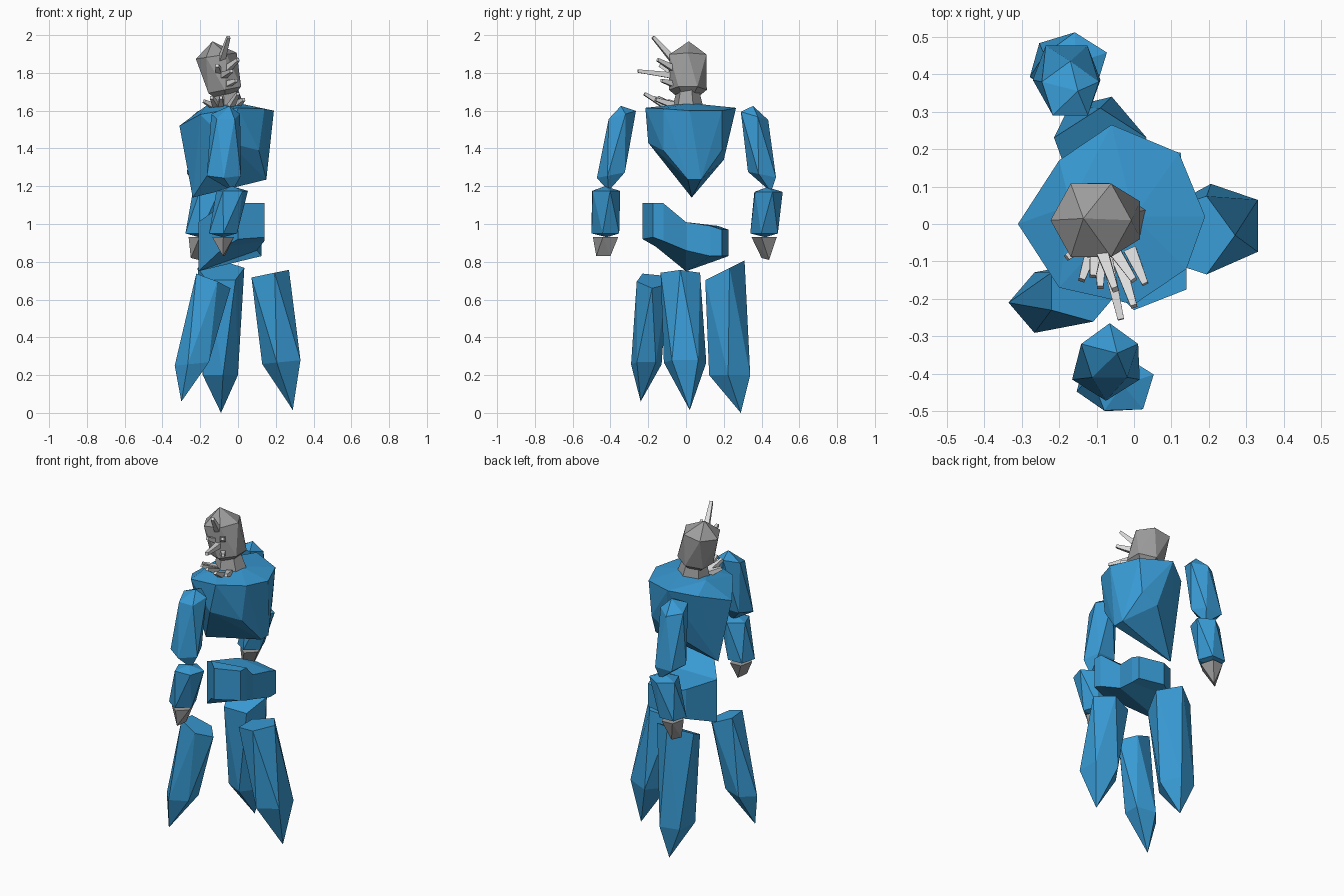
import bpy, bmesh, math
from mathutils import Vector


def material(name, rgb):
    m = bpy.data.materials.new(name)
    m.diffuse_color = (*rgb, 1)
    return m


BLUE = material("crystal blue", (0.04, 0.325, 0.66))
GREY = material("stone grey", (0.34, 0.34, 0.34))
PALE = material("pale grey", (0.72, 0.72, 0.72))


def finish(name, bm, mat):
    bmesh.ops.recalc_face_normals(bm, faces=bm.faces)
    me = bpy.data.meshes.new(name)
    bm.to_mesh(me)
    bm.free()
    me.materials.append(mat)
    ob = bpy.data.objects.new(name, me)
    bpy.context.collection.objects.link(ob)
    return ob


def hull(name, mat, points):
    bm = bmesh.new()
    for p in points:
        bm.verts.new(p)
    r = bmesh.ops.convex_hull(bm, input=bm.verts)
    junk = [v for v in r["geom_interior"] if isinstance(v, bmesh.types.BMVert)]
    bmesh.ops.delete(bm, geom=junk, context='VERTS')
    return finish(name, bm, mat)


def ring(c, rx, ry, n, turn=0, tx=0, ty=0):
    """Ring of n points; tx, ty tilt its height along x and y."""
    out = []
    for i in range(n):
        a = math.radians(turn) + math.tau * i / n
        dx, dy = rx * math.cos(a), ry * math.sin(a)
        out.append((c[0] + dx, c[1] + dy, c[2] + tx * dx + ty * dy))
    return out


# Chest: one faceted wedge
hull("chest", BLUE, [
    (-.31, 0, 1.52), (-.2, .17, 1.58), (-.06, .265, 1.615), (.12, .19, 1.6),
    (.19, .02, 1.6), (.14, -.12, 1.61), (0, -.215, 1.615), (-.2, -.17, 1.58),
    (-.17, .05, 1.625), (-.1, -.06, 1.63), (0, .02, 1.64),
    (-.05, -.2, 1.43), (.11, -.12, 1.39), (-.24, .03, 1.14), (0, .05, 1.23),
    (.15, .01, 1.235), (.15, .08, 1.235), (.1, .19, 1.39), (0, .2, 1.34)])

# Pelvis: bent block lofted along y (y, x0, x1, bottom at x0, bottom at x1, top)
bm = bmesh.new()
prev = None
for y0, y1, x0, x1, b0, b1, t in [(-.23, -.175, .0, .14, .92, .93, 1.11),
                                  (-.16, -.12, -.07, .14, .88, .91, 1.11),
                                  (0, 0, -.21, .1, .75, .86, 1.01),
                                  (.17, .13, -.12, .125, .81, .83, .99),
                                  (.225, .19, -.03, .125, .83, .83, .97)]:
    cur = [bm.verts.new(p) for p in
           [(x0, y0, b0), (x1, y1, b1), (x1, y1, t), (x0, y0, t)]]
    if prev:
        for i in range(4):
            j = (i + 1) % 4
            bm.faces.new([prev[i], prev[j], cur[j], cur[i]])
    else:
        bm.faces.new(cur)
    prev = cur
bm.faces.new(prev)
finish("pelvis", bm, BLUE)

# Legs: pentagonal crystals ending in points
hull("front_leg", BLUE,
     ring((-.14, -.18, .70), .1, .085, 5, 0, -.4, -.1)
     + ring((-.235, -.21, .26), .1, .085, 5, 36, .1)
     + [(-.3, -.24, .06)])
hull("back_leg", BLUE,
     ring((-.09, .195, .75), .13, .115, 5, 90, 0, .5)
     + ring((-.1, .235, .2), .1, .115, 5, 66)
     + [(-.09, .29, .0)])
hull("side_leg", BLUE,
     ring((.16, -.03, .735), .11, .11, 5, 0, .2)
     + ring((.24, -.005, .27), .112, .118, 5, 36, .1)
     + [(.29, .02, .015)])


# Arms: upper crystal, forearm and wedge hand on each side
def arm(side, s, top, elbow, tip, fore, wrist, hand):
    hull(side + "_upper_arm", BLUE,
         ring(top, .08, .08, 5, 18, 0, -s * .3)
         + [(top[0] + .02, top[1], top[2] + .05)]
         + ring(elbow, .095, .082, 5, 54, 0, -s * .2) + [tip])
    hull(side + "_forearm", BLUE,
         ring(fore, .088, .082, 5, 20) + [(fore[0], fore[1], fore[2] + .025)]
         + ring(wrist, .078, .08, 5, 56) + [(wrist[0], wrist[1], wrist[2] - .02)])
    hull(side + "_hand", GREY,
         ring((wrist[0], wrist[1], .93), .06, .073, 5, 56) + hand)


arm("front", -1, (-.065, -.345, 1.575), (-.075, -.39, 1.26), (-.03, -.41, 1.175),
    (-.03, -.43, 1.175), (-.08, -.42, .95),
    [(-.08, -.475, .83), (-.07, -.4, .83)])
arm("back", 1, (-.17, .355, 1.575), (-.18, .41, 1.26), (-.14, .45, 1.17),
    (-.155, .43, 1.17), (-.205, .42, .95),
    [(-.25, .4, .82), (-.21, .44, .81)])

# Neck and head
hull("neck", GREY, ring((-.055, .01, 1.61), .1, .085, 6, 20)
     + ring((-.065, .01, 1.71), .07, .06, 6, 20))
hull("head", GREY, [(-.135, .015, 1.967)]
     + ring((-.115, .01, 1.89), .108, .113, 6, 0, .15)
     + ring((-.07, .01, 1.71), .1, .1, 6, 30, .2)
     + ring((-.07, .01, 1.685), .07, .07, 6, 30, .2))

# Face and collar spikes: square tapered shards
spikes = [((-.09, -.06, 1.86), (-.05, -.175, 1.99)),
          ((-.08, -.06, 1.785), (-.035, -.255, 1.81)),
          ((-.06, -.06, 1.82), (.0, -.15, 1.87)),
          ((-.1, -.06, 1.8), (-.11, -.14, 1.84)),
          ((-.06, -.06, 1.74), (-.01, -.13, 1.76)),
          ((-.04, -.1, 1.62), (0, -.22, 1.69)),
          ((-.01, -.07, 1.63), (.03, -.16, 1.66)),
          ((-.09, -.07, 1.62), (-.09, -.17, 1.67)),
          ((-.11, -.06, 1.62), (-.14, -.15, 1.67)),
          ((-.12, -.04, 1.62), (-.18, -.09, 1.65))]
for i, (a, b) in enumerate(spikes):
    a, b = Vector(a), Vector(b)
    q = (b - a).to_track_quat('Z', 'Y')
    hull(f"spike_{i + 1}", PALE,
         [a + q @ Vector(p) for p in ring((0, 0, 0), .024, .024, 4, 45)]
         + [b + q @ Vector(p) for p in ring((0, 0, 0), .012, .012, 4, 45)])
